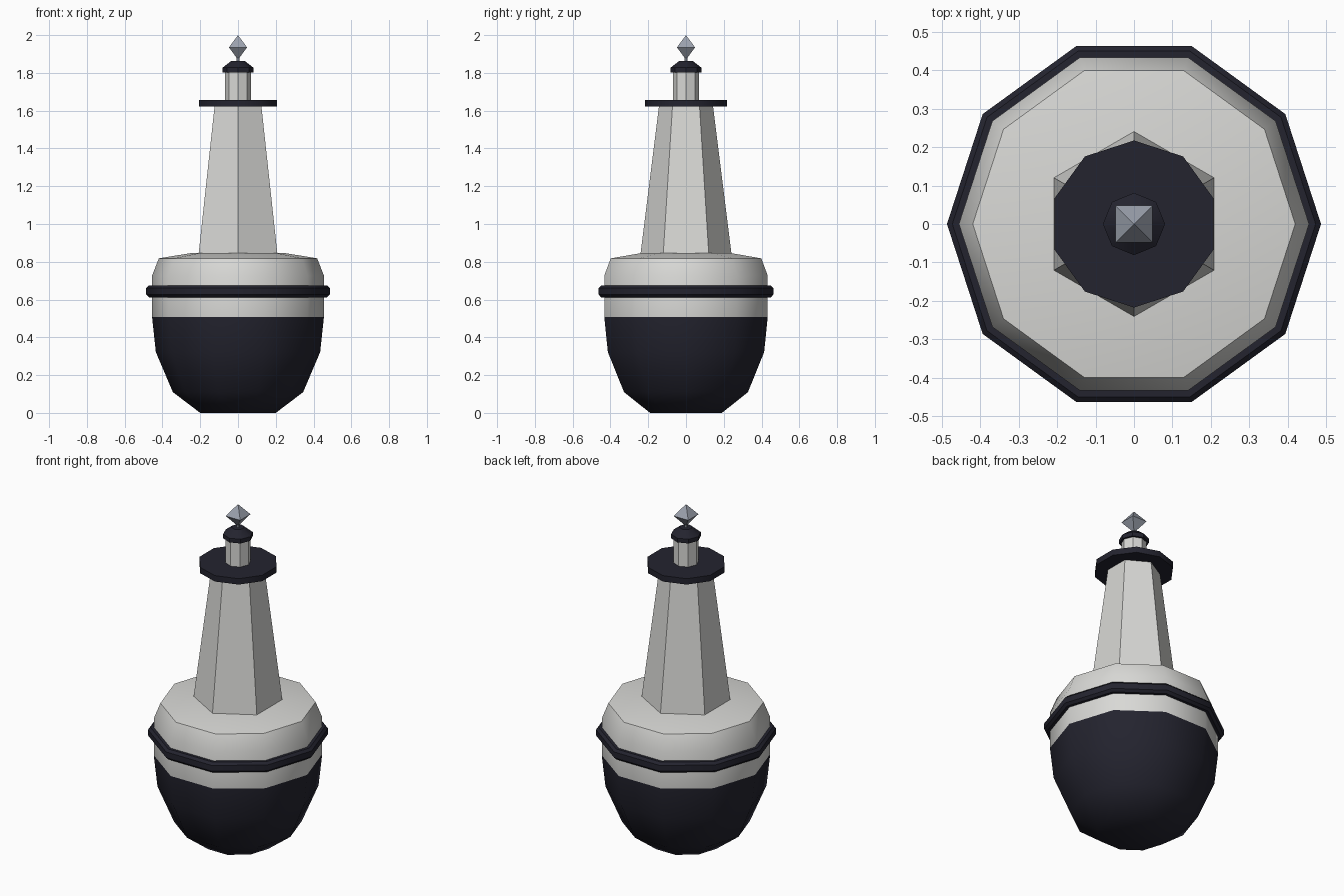
import bpy, bmesh, math

if "Cube" in bpy.data.objects:
    bpy.data.objects.remove(bpy.data.objects["Cube"])


def material(name, rgb):
    m = bpy.data.materials.new(name)
    m.diffuse_color = (*rgb, 1)
    m.use_nodes = True
    m.node_tree.nodes["Principled BSDF"].inputs["Base Color"].default_value = m.diffuse_color
    return m


WHITE = material("off_white_paint", (0.69, 0.69, 0.67))
NAVY = material("dark_navy_paint", (0.017, 0.017, 0.028))
STEEL = material("grey_steel", (0.33, 0.36, 0.42))


def lathe(name, profile, sides, mats, start=0.0, closed=False, split_z=None):
    """Spin (radius, z) points, bottom to top, into a polygonal solid.
    closed joins last ring to first; split_z gives faces above it the second material."""
    bm = bmesh.new()
    rings = []
    for r, z in profile:
        if r == 0:
            rings.append([bm.verts.new((0, 0, z))] * sides)
            continue
        angles = [math.radians(start) + math.tau * i / sides for i in range(sides)]
        rings.append([bm.verts.new((r * math.cos(a), r * math.sin(a), z)) for a in angles])
    pairs = list(zip(rings, rings[1:]))
    if closed:
        pairs.append((rings[-1], rings[0]))
    for low, high in pairs:
        for i in range(sides):
            j = (i + 1) % sides
            quad = dict.fromkeys((low[i], low[j], high[j], high[i]))
            bm.faces.new(list(quad))
    if not closed:
        for ring, (r, z) in zip((rings[0], rings[-1]), (profile[0], profile[-1])):
            if r > 0:
                bm.faces.new(ring)
    bmesh.ops.recalc_face_normals(bm, faces=bm.faces)
    for f in bm.faces:
        f.smooth = True
        if split_z is not None and f.calc_center_median().z > split_z:
            f.material_index = 1
    mesh = bpy.data.meshes.new(name)
    bm.to_mesh(mesh)
    bm.free()
    mesh.set_sharp_from_angle(angle=math.radians(40))
    for m in mats:
        mesh.materials.append(m)
    obj = bpy.data.objects.new(name, mesh)
    bpy.context.collection.objects.link(obj)
    return obj


# Float body: dark below the waterline, white above
lathe("hull", [(0.20, 0), (0.345, 0.11), (0.435, 0.322), (0.455, 0.508),
               (0.455, 0.727), (0.419, 0.818), (0.25, 0.846)],
      10, [NAVY, WHITE], split_z=0.508)

# Fender ring around the hull
lathe("fender_ring", [(0.44, 0.612), (0.472, 0.612), (0.486, 0.626),
                      (0.486, 0.66), (0.472, 0.674), (0.44, 0.674)],
      10, [NAVY], closed=True)

# Tapered six-sided tower
lathe("tower", [(0.241, 0.84), (0.143, 1.625)], 6, [WHITE], start=30)

# Gallery platform
lathe("gallery", [(0.217, 1.622), (0.217, 1.657)], 10, [NAVY], start=18)

# Lantern and its cap
lathe("lantern", [(0.069, 1.65), (0.069, 1.81)], 8, [WHITE])
lathe("lantern_cap", [(0.081, 1.803), (0.081, 1.828), (0.035, 1.864)], 8, [NAVY])

# Finial: short rod and diamond
lathe("finial_rod", [(0.008, 1.855), (0.008, 1.895)], 6, [STEEL])
lathe("finial_diamond", [(0, 1.87), (0.068, 1.935), (0, 2.0)], 4, [STEEL], start=45)
